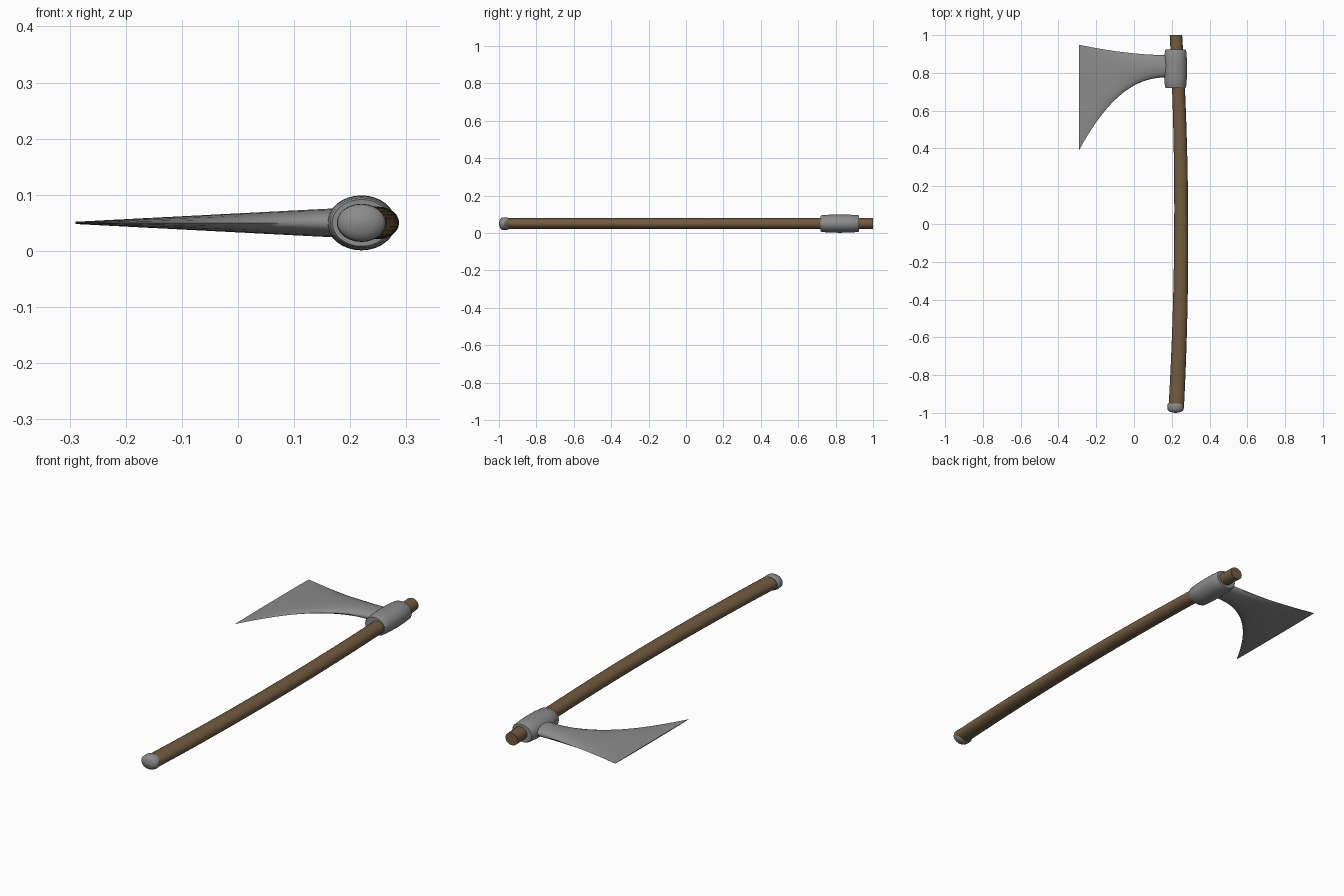
import bpy, bmesh, math
from mathutils import Vector

cube = bpy.data.objects.get("Cube")
if cube:
    bpy.data.objects.remove(cube, do_unlink=True)

MID_Z = 0.05
ALONG_X, ALONG_Y, UP = Vector((1, 0, 0)), Vector((0, 1, 0)), Vector((0, 0, 1))


def material(name, colour, roughness):
    mat = bpy.data.materials.new(name)
    mat.use_nodes = True
    mat.diffuse_color = (*colour, 1)
    shader = mat.node_tree.nodes["Principled BSDF"]
    shader.inputs["Base Color"].default_value = (*colour, 1)
    shader.inputs["Roughness"].default_value = roughness
    return mat


def loft(name, sections, side, mat, sides=24, angle=40):
    """Skin elliptical sections: (centre x, centre y, half width, half height)."""
    bm = bmesh.new()
    rings = []
    for x, y, width, height in sections:
        ring = []
        for i in range(sides):
            a = math.tau * i / sides
            offset = side * width * math.cos(a) + UP * height * math.sin(a)
            ring.append(bm.verts.new(Vector((x, y, MID_Z)) + offset))
        rings.append(ring)
    for low, high in zip(rings, rings[1:]):
        for i in range(sides):
            j = (i + 1) % sides
            bm.faces.new((low[i], low[j], high[j], high[i]))
    bm.faces.new(rings[0])
    bm.faces.new(rings[-1])
    bmesh.ops.recalc_face_normals(bm, faces=bm.faces)
    mesh = bpy.data.meshes.new(name)
    bm.to_mesh(mesh)
    bm.free()
    mesh.materials.append(mat)
    obj = bpy.data.objects.new(name, mesh)
    bpy.context.collection.objects.link(obj)
    bpy.ops.object.select_all(action="DESELECT")
    obj.select_set(True)
    bpy.context.view_layer.objects.active = obj
    bpy.ops.object.shade_smooth_by_angle(angle=math.radians(angle))
    return obj


steel = material("grey steel", (0.26, 0.26, 0.26), 0.5)
wood = material("brown wood", (0.17, 0.105, 0.052), 0.8)

# Bowed wooden handle, slightly thicker towards the grip
handle = []
for i in range(25):
    y = -0.97 + 1.97 * i / 24
    handle.append((0.222 + 0.028 * (1 - y * y), y, 0.037 - 0.004 * y, 0.029))
loft("handle", handle, ALONG_X, wood)

# Domed end cap
cap = [(-0.95, 0.9), (-0.955, 0.98), (-0.965, 1), (-0.982, 0.98),
       (-0.99, 0.85), (-0.996, 0.55), (-1, 0.1)]
loft("end_cap", [(0.22, y, 0.044 * s, 0.034 * s) for y, s in cap], ALONG_X, steel)

# Barrel shaped socket around the handle
socket = [(0.72, 0.85), (0.727, 0.92), (0.77, 0.98), (0.822, 1),
          (0.875, 0.98), (0.918, 0.92), (0.925, 0.85)]
loft("socket", [(0.22, y, 0.061 * s, 0.049 * s) for y, s in socket], ALONG_X, steel, 32)

# Flared blade, thinning to the cutting edge
blade = []
for i in range(21):
    t = i / 20
    x = 0.175 - 0.465 * t
    top = 0.894 + 0.055 * t ** 1.8
    bottom = 0.776 - 0.384 * t ** 2.24
    blade.append((x, (top + bottom) / 2, (top - bottom) / 2, 0.026 - 0.024 * t))
loft("blade", blade, ALONG_Y, steel, 16, 60)
